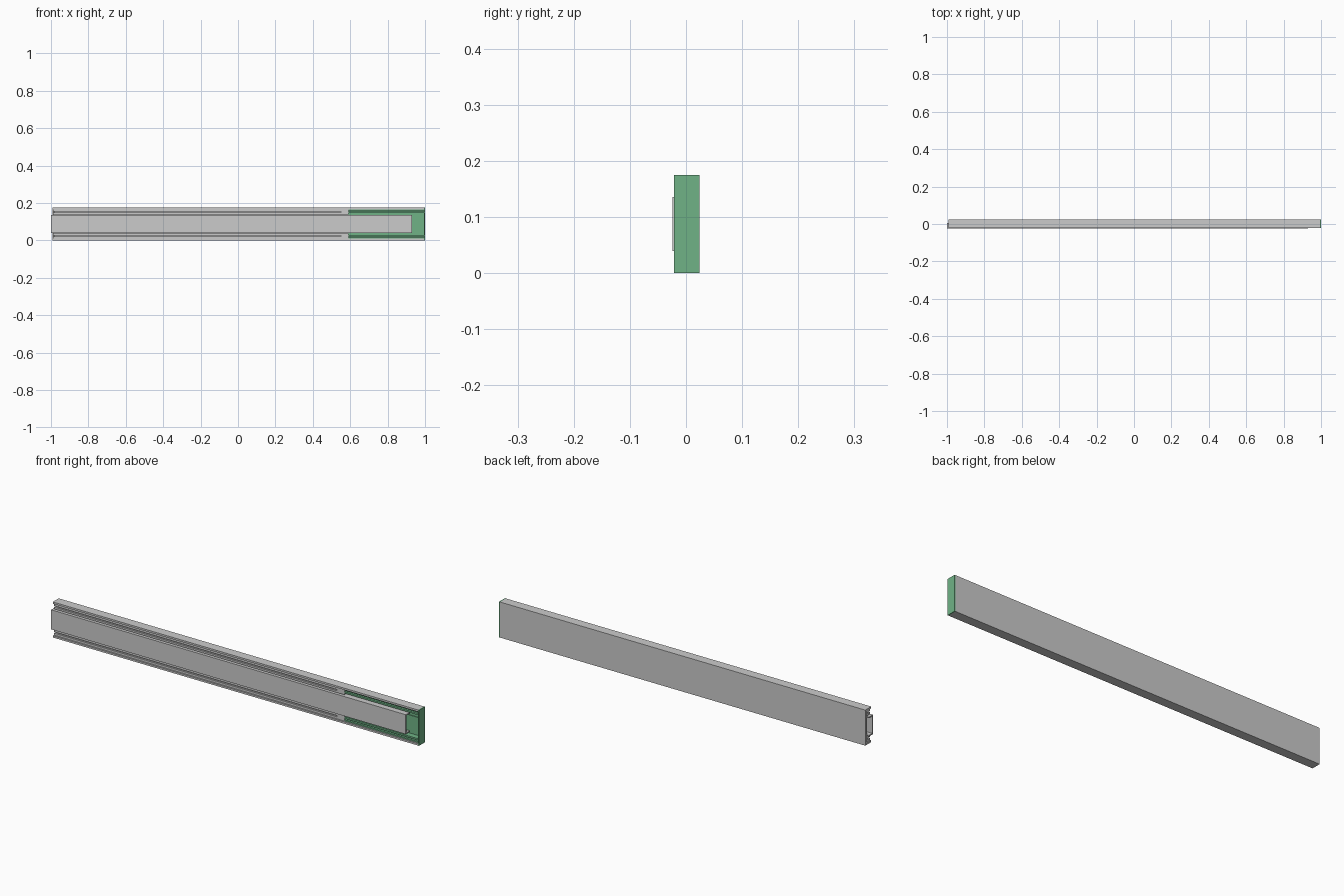
import bpy, bmesh

if "Cube" in bpy.data.objects:
    bpy.data.objects.remove(bpy.data.objects["Cube"])

MID = 0.0875  # centre height of every profile


def extrude_profile(name, half, x0, x1, mat=None):
    """Extrude a closed (y, z-offset) outline, mirrored about MID, along x."""
    pts = half + [(y, -z) for y, z in reversed(half)]
    bm = bmesh.new()
    verts = [bm.verts.new((x0, y, MID + z)) for y, z in pts]
    face = bm.faces.new(verts)
    res = bmesh.ops.extrude_face_region(bm, geom=[face])
    moved = [v for v in res["geom"] if isinstance(v, bmesh.types.BMVert)]
    bmesh.ops.translate(bm, verts=moved, vec=(x1 - x0, 0, 0))
    bmesh.ops.recalc_face_normals(bm, faces=bm.faces)
    mesh = bpy.data.meshes.new(name)
    bm.to_mesh(mesh)
    bm.free()
    ob = bpy.data.objects.new(name, mesh)
    bpy.context.collection.objects.link(ob)
    if mat:
        mesh.materials.append(mat)
    return ob


def box(name, lo, hi, mat=None):
    bm = bmesh.new()
    bmesh.ops.create_cube(bm, size=1)
    for v in bm.verts:
        v.co = [lo[i] + (v.co[i] + 0.5) * (hi[i] - lo[i]) for i in range(3)]
    mesh = bpy.data.meshes.new(name)
    bm.to_mesh(mesh)
    bm.free()
    ob = bpy.data.objects.new(name, mesh)
    bpy.context.collection.objects.link(ob)
    if mat:
        mesh.materials.append(mat)
    return ob


green = bpy.data.materials.new("green_plastic")
green.diffuse_color = (0.16, 0.45, 0.24, 1)
green.use_nodes = True
green.node_tree.nodes["Principled BSDF"].inputs["Base Color"].default_value = green.diffuse_color

# outer C channel, fixed side
extrude_profile("outer_rail", [
    (0.0245, 0.0875), (-0.0215, 0.0875), (-0.0215, 0.0785), (0.0185, 0.0785),
], -0.993, 0.995)

# intermediate rail with a ball groove in each edge
extrude_profile("middle_rail", [
    (0.0125, 0.077), (-0.0165, 0.077), (-0.0165, 0.067), (0.004, 0.067),
    (0.004, 0.061), (-0.0165, 0.061), (-0.0165, 0.052), (0.0085, 0.052),
], -0.99, 0.59)

# sliding inner C channel
extrude_profile("inner_rail", [
    (-0.0245, 0.048), (0.006, 0.048), (0.006, 0.042), (-0.0195, 0.042),
], -1.0, 0.93)

# ball retainer strips inside the grooves
for side, label in ((1, "upper"), (-1, "lower")):
    z = MID + side * 0.064
    box(label + "_ball_retainer", (-0.98, -0.008, z - 0.003), (0.55, 0.004, z + 0.003))
    # solid bridge closing the end of the groove
    box(label + "_groove_stop", (0.55, -0.0165, z - 0.003), (0.59, 0.004, z + 0.003))

# green end stop: stepped liner inside the outer rail plus the end plate
extrude_profile("end_stop_liner", [
    (0.0185, 0.0785), (-0.014, 0.0785), (-0.014, 0.072), (0.0, 0.072),
    (0.0, 0.066), (-0.014, 0.066), (-0.014, 0.058), (0.014, 0.058),
    (0.014, 0.032), (0.011, 0.032),
], 0.59, 0.995, green)
box("end_plate", (0.995, -0.0215, 0), (1.0, 0.0245, 0.175), green)
